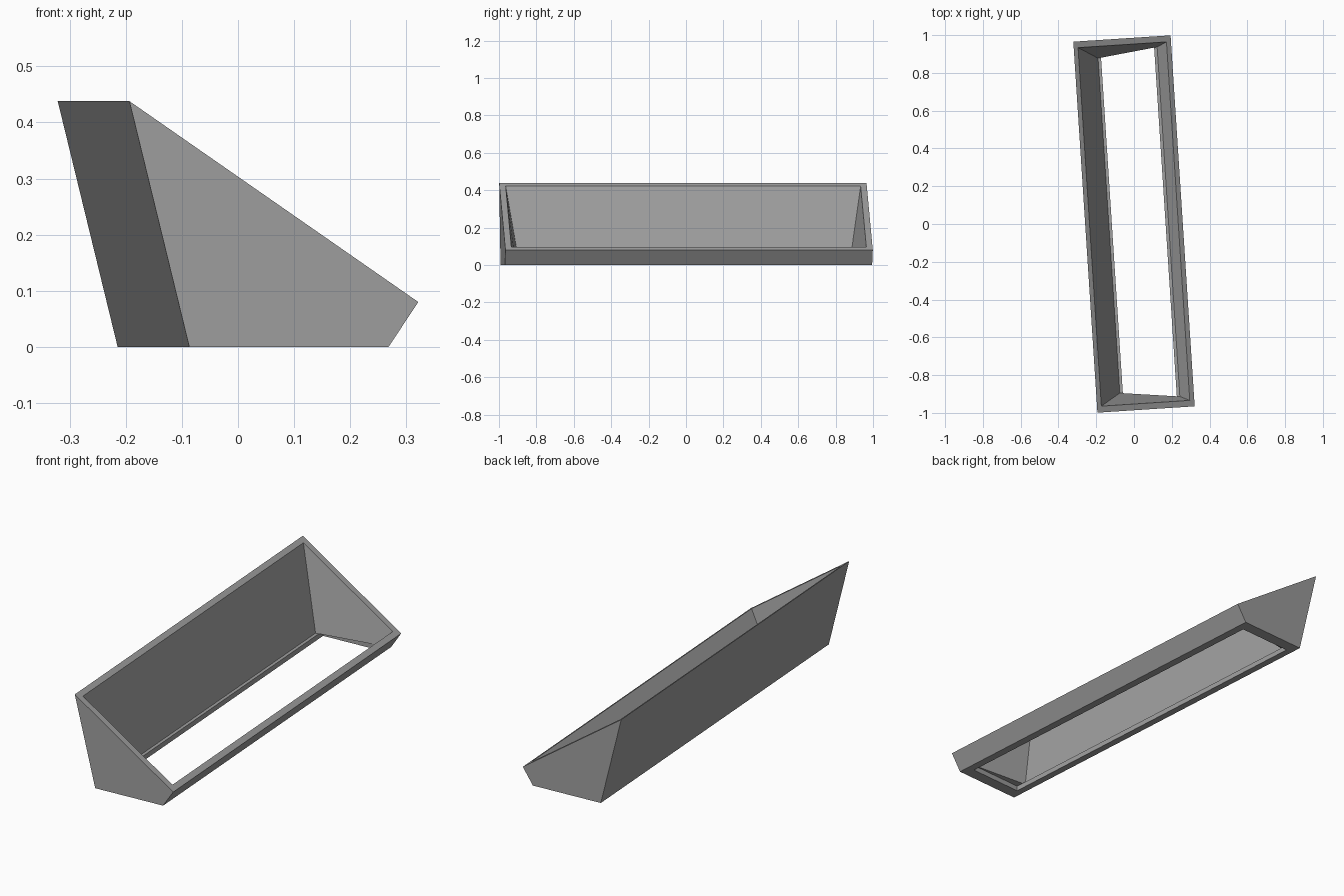
import bpy, bmesh, math

if "Cube" in bpy.data.objects:
    bpy.data.objects.remove(bpy.data.objects["Cube"])

grey = bpy.data.materials.new("plain grey")
grey.diffuse_color = (0.35, 0.35, 0.35, 1)
grey.use_nodes = True
grey.node_tree.nodes["Principled BSDF"].inputs["Base Color"].default_value = grey.diffuse_color


def ring(left, right):
    """Four corners, counter-clockwise from above; each side is (x, half length, z)."""
    (xl, yl, zl), (xr, yr, zr) = left, right
    return [(xl, -yl, zl), (xr, -yr, zr), (xr, yr, zr), (xl, yl, zl)]


# Cross-section loops, from the outer bottom up, over the rim, down and back through the opening
rings = [
    ring((-0.151, 0.984, 0), (0.205, 0.984, 0)),              # outer bottom
    ring((-0.258, 0.984, 0.438), (0.258, 0.984, 0.08)),       # outer sloping rim
    ring((-0.235, 0.951, 0.422), (0.234, 0.951, 0.097)),      # inner rim
    ring((-0.133, 0.888, 0.025), (0.183, 0.927, 0.025)),      # cavity floor edge
    ring((-0.117, 0.927, 0.025), (0.167, 0.927, 0.025)),      # floor opening, upper edge
    ring((-0.117, 0.927, 0), (0.167, 0.927, 0)),              # floor opening, lower edge
]

# Open sloping trough: bridge each loop to the next, the last closing on the first
bm = bmesh.new()
loops = [[bm.verts.new(p) for p in r] for r in rings]
for i, low in enumerate(loops):
    high = loops[(i + 1) % len(loops)]
    for k in range(4):
        n = (k + 1) % 4
        bm.faces.new((low[k], low[n], high[n], high[k]))

mesh = bpy.data.meshes.new("sloped_frame")
bm.to_mesh(mesh)
bm.free()
mesh.materials.append(grey)
frame = bpy.data.objects.new("sloped_frame", mesh)
frame.rotation_euler.z = math.radians(3.72)
bpy.context.collection.objects.link(frame)
